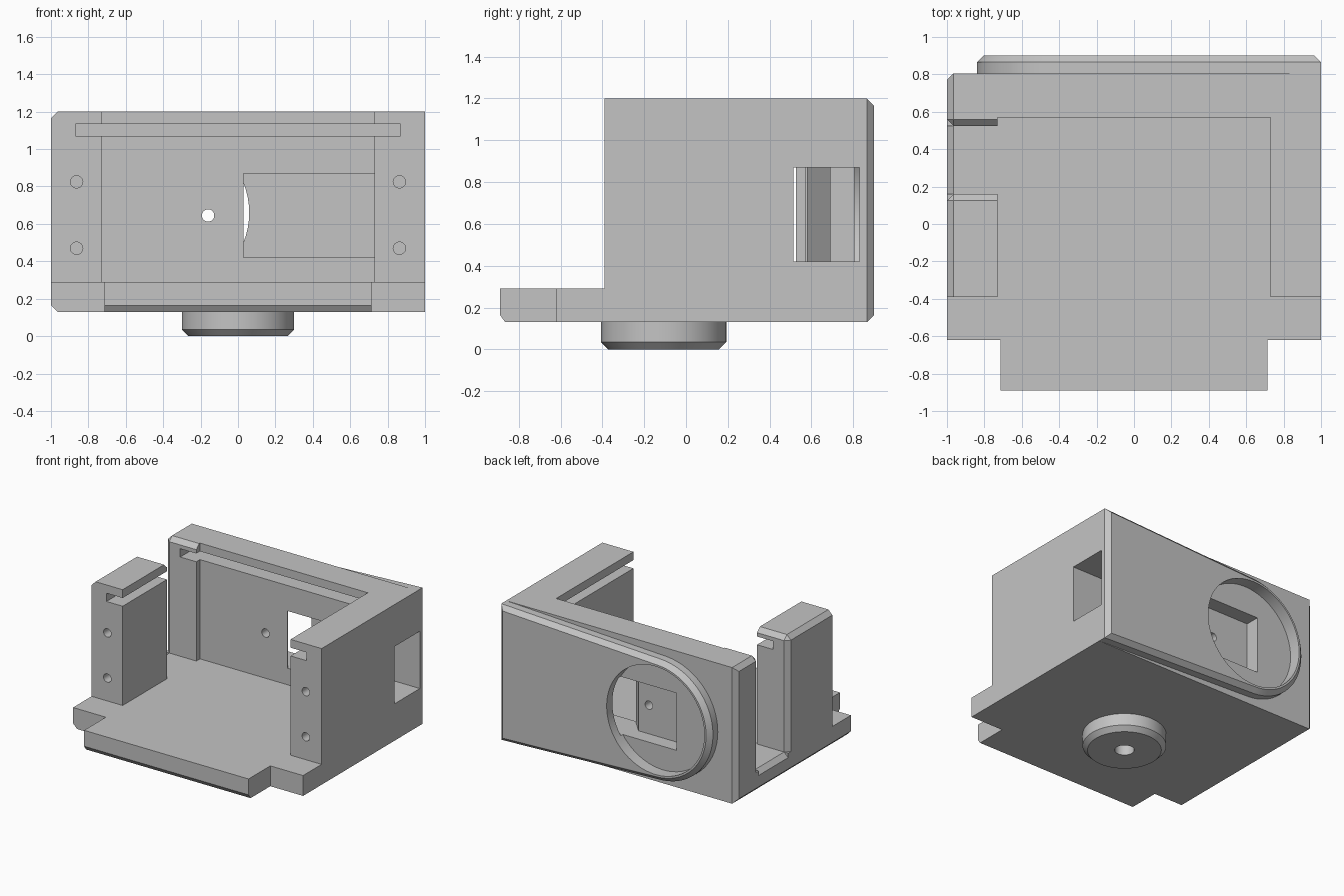
import bpy
import bmesh
from math import cos, sin, radians
from mathutils import Matrix, Vector

if "Cube" in bpy.data.objects:
    bpy.data.objects.remove(bpy.data.objects["Cube"], do_unlink=True)

# One plain grey plastic
grey = bpy.data.materials.new("grey plastic")
grey.use_nodes = True
COLOR = (0.55, 0.55, 0.55, 1)
grey.diffuse_color = COLOR
grey.node_tree.nodes["Principled BSDF"].inputs["Base Color"].default_value = COLOR

CH = 0.035             # chamfer size
FLOOR, TOP = 0.29, 1.2
BOTTOM = 0.13
WALL = 0.73            # inner face of the side walls
BACK = 0.805           # rear of the housing, where the face plate starts
DISC_X, DISC_Z = -0.365, 0.66


def finish(name, bm):
    bmesh.ops.recalc_face_normals(bm, faces=bm.faces)
    mesh = bpy.data.meshes.new(name)
    bm.to_mesh(mesh)
    bm.free()
    mesh.materials.append(grey)
    obj = bpy.data.objects.new(name, mesh)
    bpy.context.collection.objects.link(obj)
    return obj


def chamfer(bm, rule):
    """Chamfer each edge whose midpoint satisfies the rule."""
    edges = [e for e in bm.edges if rule((e.verts[0].co + e.verts[1].co) / 2)]
    bmesh.ops.bevel(bm, geom=edges, offset=CH, segments=1, affect='EDGES')


def box(name, lo, hi, rule=None):
    lo, hi = Vector(lo), Vector(hi)
    bm = bmesh.new()
    size = Matrix.Diagonal((hi - lo).to_4d())
    bmesh.ops.create_cube(bm, size=1, matrix=Matrix.Translation((lo + hi) / 2) @ size)
    if rule:
        chamfer(bm, rule)
    return finish(name, bm)


def prism(name, points, place, lo, hi):
    """Extrude a 2D outline; place(u, v, w) gives the 3D position."""
    bm = bmesh.new()
    rings = [[bm.verts.new(place(u, v, w)) for u, v in points] for w in (lo, hi)]
    bm.faces.new(rings[0])
    bm.faces.new(rings[1])
    bridge(bm, *rings)
    return finish(name, bm)


def bridge(bm, a, b):
    n = len(a)
    for i in range(n):
        j = (i + 1) % n
        bm.faces.new((a[i], a[j], b[j], b[i]))


def cylinder(name, center, radius, depth, along_y=False, rule=None, segments=32):
    bm = bmesh.new()
    turn = Matrix.Rotation(radians(90), 4, 'X') if along_y else Matrix()
    bmesh.ops.create_cone(bm, cap_ends=True, segments=segments, radius1=radius,
                          radius2=radius, depth=depth,
                          matrix=Matrix.Translation(center) @ turn)
    if rule:
        chamfer(bm, rule)
    return finish(name, bm)


def cut(targets, cutters):
    for target in targets:
        bpy.context.view_layer.objects.active = target
        for cutter in cutters:
            mod = target.modifiers.new("cut", 'BOOLEAN')
            mod.operation = 'DIFFERENCE'
            mod.solver = 'EXACT'
            mod.object = cutter
            bpy.ops.object.modifier_apply(modifier=mod.name)


def near(a, b):
    return abs(a - b) < 0.001


# Floor slab with its front tongue
base = box("base", (-1, -0.62, BOTTOM), (1, BACK, FLOOR),
           lambda m: near(m.x, -1) and (near(m.z, BOTTOM) or near(m.y, BACK)))
tongue = prism("front_tongue",
               [(-0.865, BOTTOM), (-0.62, BOTTOM), (-0.62, FLOOR), (-0.89, FLOOR), (-0.89, 0.165)],
               lambda u, v, w: (w, u, v), -0.715, 0.715)

# Walls and posts
right_wall = box("side_wall", (WALL, -0.39, FLOOR), (1, 0.57, TOP))
back_wall = box("back_wall", (-WALL, 0.57, FLOOR), (1, BACK, TOP))
post = box("front_post", (-1, -0.39, FLOOR), (-WALL, 0.16, TOP),
           lambda m: (near(m.x, -1) and (near(m.z, TOP) or near(m.y, 0.16)))
           or (near(m.y, 0.16) and near(m.z, TOP)))
corner = box("corner_post", (-1, 0.525, FLOOR), (-WALL, BACK, TOP),
             lambda m: (near(m.x, -1) and not near(m.z, FLOOR))
             or (near(m.y, 0.525) and near(m.z, TOP)))


# Rear face plate: straight edge on one side tapering to a round end
def plate_outline(inset):
    r = 0.475 - inset
    arc = [radians(93 + 174 * i / 48) for i in range(49)]
    pts = [(DISC_X + r * cos(a), DISC_Z + r * sin(a)) for a in arc]
    return pts + [(1 - inset, BOTTOM + inset), (1 - inset, TOP - inset)]


bm = bmesh.new()
rings = [[bm.verts.new((x, y, z)) for x, z in plate_outline(inset)]
         for y, inset in ((BACK, 0), (0.865, 0), (0.9, CH))]
bridge(bm, rings[0], rings[1])
bridge(bm, rings[1], rings[2])
bm.faces.new(rings[0])
bm.faces.new(rings[2])
plate = finish("rear_face_plate", bm)

# Round mounting foot
foot = cylinder("mounting_foot", (0, -0.107, BOTTOM / 2), 0.3, BOTTOM,
                rule=lambda m: near(m.z, 0), segments=64)

# Cutters
slot = box("lid_slot_cutter", (-0.87, -0.5, 1.07), (0.87, 0.71, 1.135))
pocket = prism("pocket_cutter",
               [(-0.48, 0.69), (-0.07, 0.69), (0.03, 0.58), (0.03, 0.515),
                (1.1, 0.515), (1.1, 0.83), (-0.48, 0.83)],
               lambda u, v, w: (u, v, w), 0.42, 0.87)
recess = cylinder("recess_cutter", (DISC_X, 0.85, DISC_Z), 0.425, 0.4, True, segments=64)
peephole = cylinder("peephole_cutter", (-0.16, 0.65, 0.645), 0.033, 0.4, True)
foot_hole = cylinder("foot_hole_cutter", (0, -0.107, 0.05), 0.07, 0.3)
gap_edge = prism("gap_edge_cutter",
                 [(-1.05, FLOOR - CH - 0.05), (-1 + CH + 0.05, FLOOR + 0.05), (-1.05, FLOOR + 0.05)],
                 lambda u, v, w: (u, w, v), 0.16, 0.525)
screws = {side: [cylinder("screw_hole_cutter", (side * 0.863, -0.39, z), 0.033, 0.5, True)
                 for z in (0.47, 0.825)] for side in (-1, 1)}

cut([base], [foot_hole, gap_edge])
cut([foot], [foot_hole])
cut([right_wall], [slot, pocket] + screws[1])
cut([post], [slot] + screws[-1])
cut([corner], [slot])
cut([back_wall], [slot, pocket, peephole])
cut([plate], [recess, pocket])

for cutter in [slot, pocket, recess, peephole, foot_hole, gap_edge] + screws[-1] + screws[1]:
    bpy.data.objects.remove(cutter, do_unlink=True)

# Smooth round walls, crisp edges
bpy.ops.object.select_all(action='DESELECT')
for part in (base, tongue, right_wall, back_wall, post, corner, plate, foot):
    part.select_set(True)
bpy.context.view_layer.objects.active = base
bpy.ops.object.shade_smooth_by_angle(angle=radians(25))
